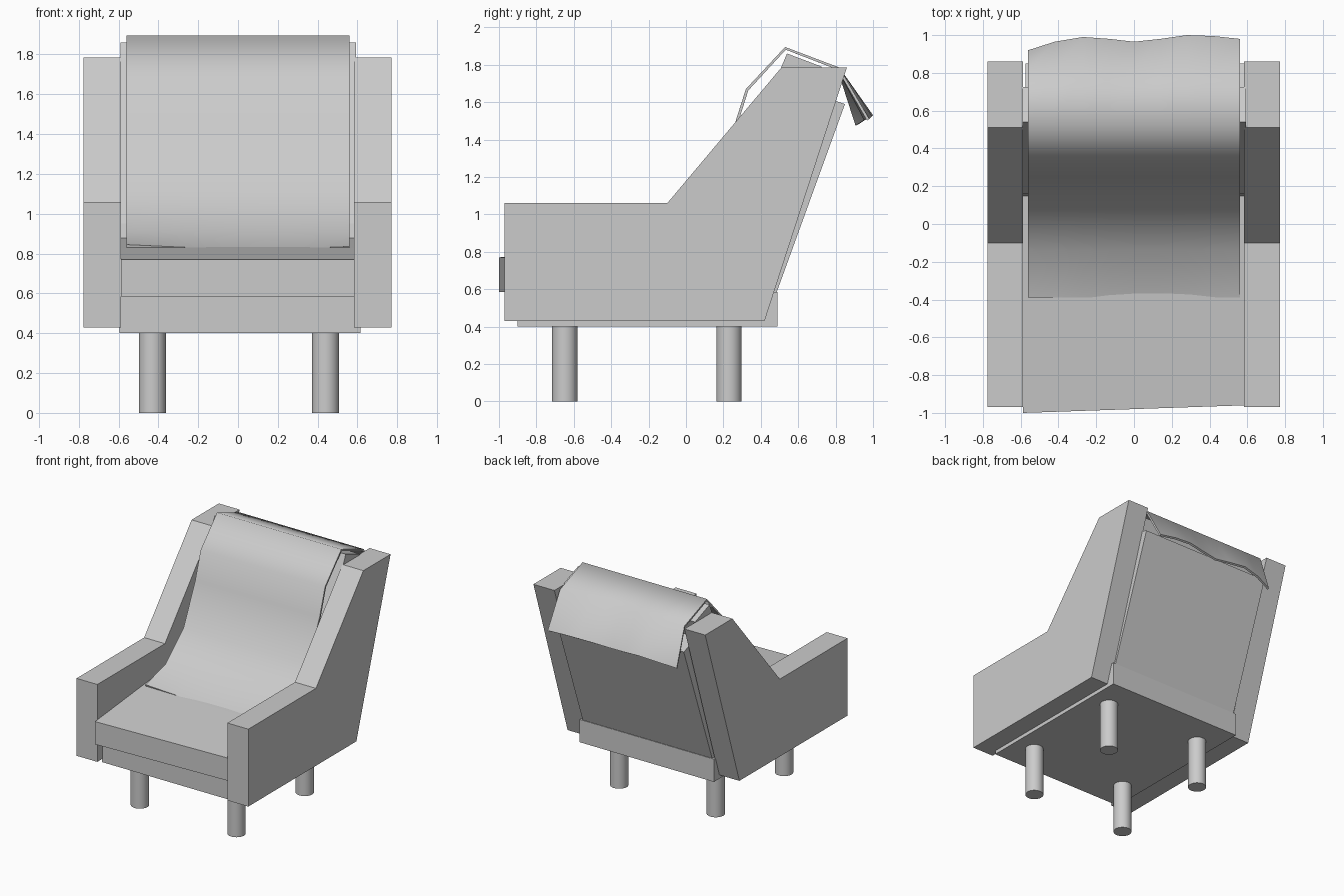
import bpy, bmesh, math

if "Cube" in bpy.data.objects:
    bpy.data.objects.remove(bpy.data.objects["Cube"])


def finish(name, bm):
    bmesh.ops.recalc_face_normals(bm, faces=bm.faces[:])
    mesh = bpy.data.meshes.new(name)
    bm.to_mesh(mesh)
    bm.free()
    ob = bpy.data.objects.new(name, mesh)
    bpy.context.collection.objects.link(ob)
    return ob


def slab(name, profile, x0, x1):
    """Extrude a (y, z) side profile from x0 to x1."""
    bm = bmesh.new()
    face = bm.faces.new([bm.verts.new((x0, y, z)) for y, z in profile])
    ext = bmesh.ops.extrude_face_region(bm, geom=[face])
    for v in ext["geom"]:
        if isinstance(v, bmesh.types.BMVert):
            v.co.x = x1
    return finish(name, bm)


def smooth(ob, angle):
    bpy.ops.object.select_all(action='DESELECT')
    ob.select_set(True)
    bpy.context.view_layer.objects.active = ob
    for m in list(ob.modifiers):
        bpy.ops.object.modifier_apply(modifier=m.name)
    bpy.ops.object.shade_smooth_by_angle(angle=math.radians(angle))


# Side panels: arm rising into a wing
arm = [(-0.97, 0.43), (-0.97, 1.06), (-0.10, 1.06), (0.51, 1.785), (0.86, 1.785), (0.42, 0.43)]
slab("left_side_panel", arm, -0.775, -0.588)
slab("right_side_panel", arm, 0.583, 0.772)

# Base frame
slab("base", [(-0.90, 0.40), (-0.90, 0.585), (0.49, 0.585), (0.49, 0.40)], -0.595, 0.615)

# Seat cushion: wedge rising to the back, front edge slightly skewed
seat = slab("seat_cushion",
            [(-0.98, 0.585), (-0.98, 0.77), (-0.40, 0.83), (0.16, 0.88), (0.30, 0.585)], -0.587, 0.582)
for v in seat.data.vertices:
    if v.co.y < -0.9:
        v.co.y += 0.02 if v.co.x > 0 else -0.02

# Back panel and back cushion
slab("back_panel", [(0.44, 0.46), (0.85, 1.59), (0.68, 1.645), (0.27, 0.52)], -0.575, 0.59)
slab("back_cushion", [(0.54, 1.86), (0.725, 1.79), (0.30, 0.62), (0.12, 0.72), (0.16, 0.95)], -0.59, 0.592)

# Throw blanket draped over seat and back, wavy rear hem
drape = [(-0.39, 0.845), (-0.14, 0.91), (0.10, 1.12), (0.25, 1.45),
         (0.32, 1.67), (0.53, 1.895), (0.82, 1.785)]
columns = [(-0.56, 0.92, 1.48), (-0.42, 0.965, 1.51), (-0.27, 0.99, 1.53), (-0.13, 0.98, 1.52),
           (0.0, 0.965, 1.51), (0.14, 0.98, 1.52), (0.28, 1.0, 1.53), (0.42, 0.995, 1.525),
           (0.56, 0.98, 1.51)]
bm = bmesh.new()
grid = []
for x, hem_y, hem_z in columns:
    pts = drape + [(hem_y, hem_z)]
    sag = 0.02 * max(0.0, 1 - (x - 0.1) ** 2 / 0.4)
    grid.append([bm.verts.new((x, y, z - (sag if i == 0 else 0))) for i, (y, z) in enumerate(pts)])
for a, b in zip(grid, grid[1:]):
    for i in range(len(a) - 1):
        bm.faces.new((a[i], b[i], b[i + 1], a[i + 1]))
blanket = finish("throw_blanket", bm)
# make the cloth face upwards so its thickness grows inwards
if blanket.data.polygons[0].normal.z < 0:
    blanket.data.flip_normals()
mod = blanket.modifiers.new("thickness", 'SOLIDIFY')
mod.thickness = 0.015
mod.offset = -1
smooth(blanket, 75)

# Round legs
for side, x in (("left", -0.43), ("right", 0.44)):
    for end, y in (("front", -0.648), ("back", 0.23)):
        bpy.ops.mesh.primitive_cylinder_add(vertices=32, radius=0.068, depth=0.41, location=(x, y, 0.205))
        leg = bpy.context.object
        leg.name = f"{end}_{side}_leg"
        smooth(leg, 30)
